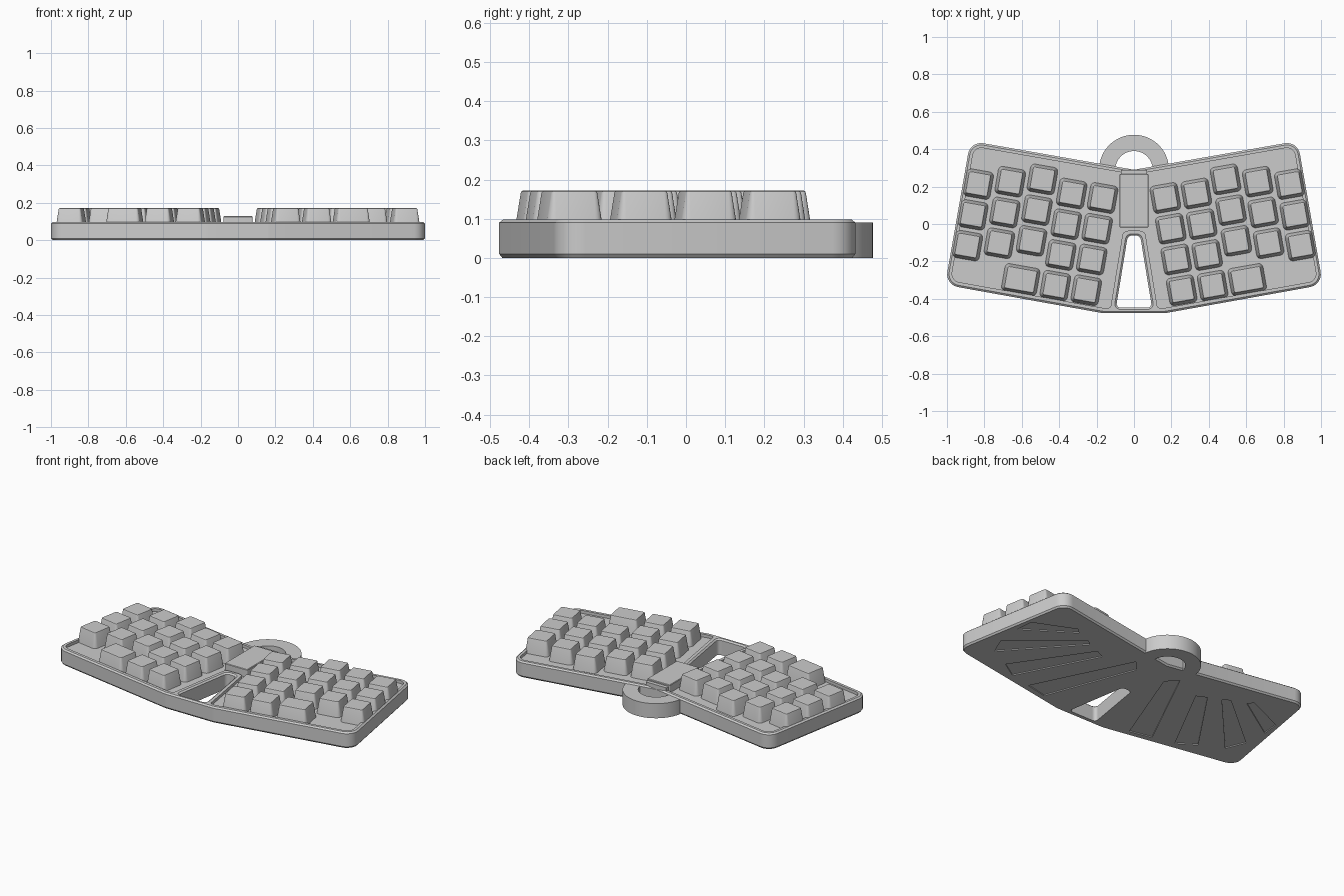
import bpy, bmesh
from math import radians, sin, cos
from mathutils import Vector, Matrix

cube = bpy.data.objects.get("Cube")
if cube:
    bpy.data.objects.remove(cube, do_unlink=True)

GREY = (0.6, 0.6, 0.6, 1)
grey = bpy.data.materials.new("plain grey")
grey.use_nodes = True
grey.diffuse_color = GREY
grey.node_tree.nodes["Principled BSDF"].inputs["Base Color"].default_value = GREY


def mirrored(half):
    """Complete a clockwise right-hand outline with its mirror image."""
    return half + [(-x, y, r) for x, y, r in reversed(half) if x > 0]


def rounded(corners, steps=6):
    """Outline from (x, y, radius) corners, each turned into an arc."""
    out, n = [], len(corners)
    for i, (x, y, r) in enumerate(corners):
        p = Vector((x, y))
        if r == 0:
            out.append(p)
            continue
        a = (Vector(corners[i - 1][:2]) - p).normalized()
        b = (Vector(corners[(i + 1) % n][:2]) - p).normalized()
        half = a.angle(b) / 2
        centre = p + (a + b).normalized() * r / sin(half)
        start = (p + a * r * cos(half) / sin(half) - centre).normalized()
        end = (p + b * r * cos(half) / sin(half) - centre).normalized()
        out += [centre + r * start.slerp(end, k / steps) for k in range(steps + 1)]
    return out


def inset(pts, d):
    """Move a clockwise outline inwards by d."""
    out = []
    for i, p in enumerate(pts):
        a = (p - pts[i - 1]).normalized()
        b = (pts[(i + 1) % len(pts)] - p).normalized()
        n = Vector((a.y + b.y, -a.x - b.x)).normalized()
        out.append(p + n * d / max(0.5, n.dot(Vector((a.y, -a.x)))))
    return out


def loft(name, sections, matrix=Matrix(), cutter=False):
    """Closed solid through (outline, z) sections."""
    bm = bmesh.new()
    rings = [[bm.verts.new((p[0], p[1], z)) for p in pts] for pts, z in sections]
    bm.faces.new(rings[0])
    bm.faces.new(rings[-1][::-1])
    n = len(rings[0])
    for low, high in zip(rings, rings[1:]):
        for i in range(n):
            j = (i + 1) % n
            bm.faces.new((low[i], low[j], high[j], high[i]))
    bmesh.ops.recalc_face_normals(bm, faces=bm.faces)
    me = bpy.data.meshes.new(name)
    bm.to_mesh(me)
    bm.free()
    me.materials.append(grey)
    ob = bpy.data.objects.new(name, me)
    ob.matrix_world = matrix
    bpy.context.collection.objects.link(ob)
    ob.hide_render = cutter
    if cutter:
        ob.hide_set(True)
    return ob


# Case body with chamfered edges
outline = rounded(mirrored([(0, 0.29, 0), (0.875, 0.444, 0.07),
                            (1.01, -0.325, 0.07), (0.165, -0.477, 0.1)]))
case = loft("case", [(inset(outline, 0.008), 0), (outline, 0.01),
                     (outline, 0.09), (inset(outline, 0.01), 0.098)])

# Cutters: sunken key deck, front opening and pockets under the case
deck = rounded(mirrored([(0, 0.264, 0), (0.854, 0.414, 0.045), (0.98, -0.303, 0.045),
                         (0.165, -0.449, 0.02), (0.126, -0.449, 0.015), (0.058, -0.036, 0.03)]))
opening = rounded(mirrored([(0.033, -0.062, 0.025), (0.096, -0.447, 0.02)]))
cutters = [loft("deck_cutter", [(deck, 0.08), (deck, 0.15)], cutter=True),
           loft("opening_cutter", [(opening, -0.05), (opening, 0.09),
                                   (inset(opening, -0.011), 0.099),
                                   (inset(opening, -0.011), 0.15)], cutter=True)]
pockets = [[(0.1, 0.14), (0.16, 0.21), (0.45, -0.38), (0.31, -0.41)],
           [(0.34, 0.13), (0.4, 0.16), (0.7, -0.28), (0.59, -0.35)],
           [(0.48, 0.19), (0.52, 0.22), (0.89, -0.09), (0.84, -0.21)],
           [(0.61, 0.25), (0.64, 0.28), (0.89, 0.17), (0.9, 0.06)]]
for side in (1, -1):
    for quad in pockets:
        pts = [Vector((side * x, y)) for x, y in quad]
        cutters.append(loft("pocket_cutter", [(pts, -0.02), (pts, 0.006)], cutter=True))
for cutter in cutters:
    mod = case.modifiers.new(cutter.name, "BOOLEAN")
    mod.operation = "DIFFERENCE"
    mod.solver = "EXACT"
    mod.object = cutter

# Carrying loop at the back
arc = [radians(5 + 170 * k / 40) for k in range(41)]
loop = [Vector((r * cos(a), 0.29 + r * sin(a)))
        for r, angles in ((0.187, arc[::-1]), (0.1, arc)) for a in angles]
back_loop = loft("back_loop", [(loop, 0), (loop, 0.09)])

# Controller cover and its port in the middle
cover = rounded(mirrored([(0.077, 0.268, 0.006), (0.077, -0.02, 0.006)]))
controller = loft("controller_cover", [(cover, 0.07), (cover, 0.125), (inset(cover, 0.003), 0.128)])
port = rounded(mirrored([(0.07, 0.29, 0.004), (0.07, 0.26, 0.004)]))
loft("port", [(port, 0.075), (port, 0.118)])

# Keycaps: staggered columns turned outwards on each half
PITCH, TILT = 0.167, radians(10)
smooth = [case, back_loop, controller]


def keycap(side, u, v, width):
    w, d = width / 2, 0.075
    base = rounded([(-w, d, 0.024), (w, d, 0.024), (w, -d, 0.024), (-w, -d, 0.024)], 4)
    place = (Matrix.Rotation(side * TILT, 4, "Z")
             @ Matrix.Translation((side * u, v, 0)))
    smooth.append(loft("keycap", [(base, 0.076), (inset(base, 0.003), 0.09),
                                  (inset(base, 0.015), 0.165), (inset(base, 0.017), 0.17),
                                  (inset(base, 0.021), 0.172)], place))


columns = [(4, 0), (4, -0.005), (3, 0.042), (3, 0), (3, -0.042)]
first = Matrix.Rotation(-TILT, 2) @ Vector((0.168, 0.139))
for side in (1, -1):
    for col, (rows, shift) in enumerate(columns):
        for row in range(rows):
            keycap(side, first.x + col * PITCH, first.y + shift - row * PITCH, 0.15)
    keycap(side, first.x + 2.125 * PITCH, first.y - 3 * PITCH - 0.005, 0.15 + PITCH / 4)

# Smooth rounded corners, keep hard edges crisp
for ob in bpy.context.view_layer.objects:
    ob.select_set(ob in smooth)
bpy.context.view_layer.objects.active = case
bpy.ops.object.shade_smooth_by_angle(angle=radians(25))
